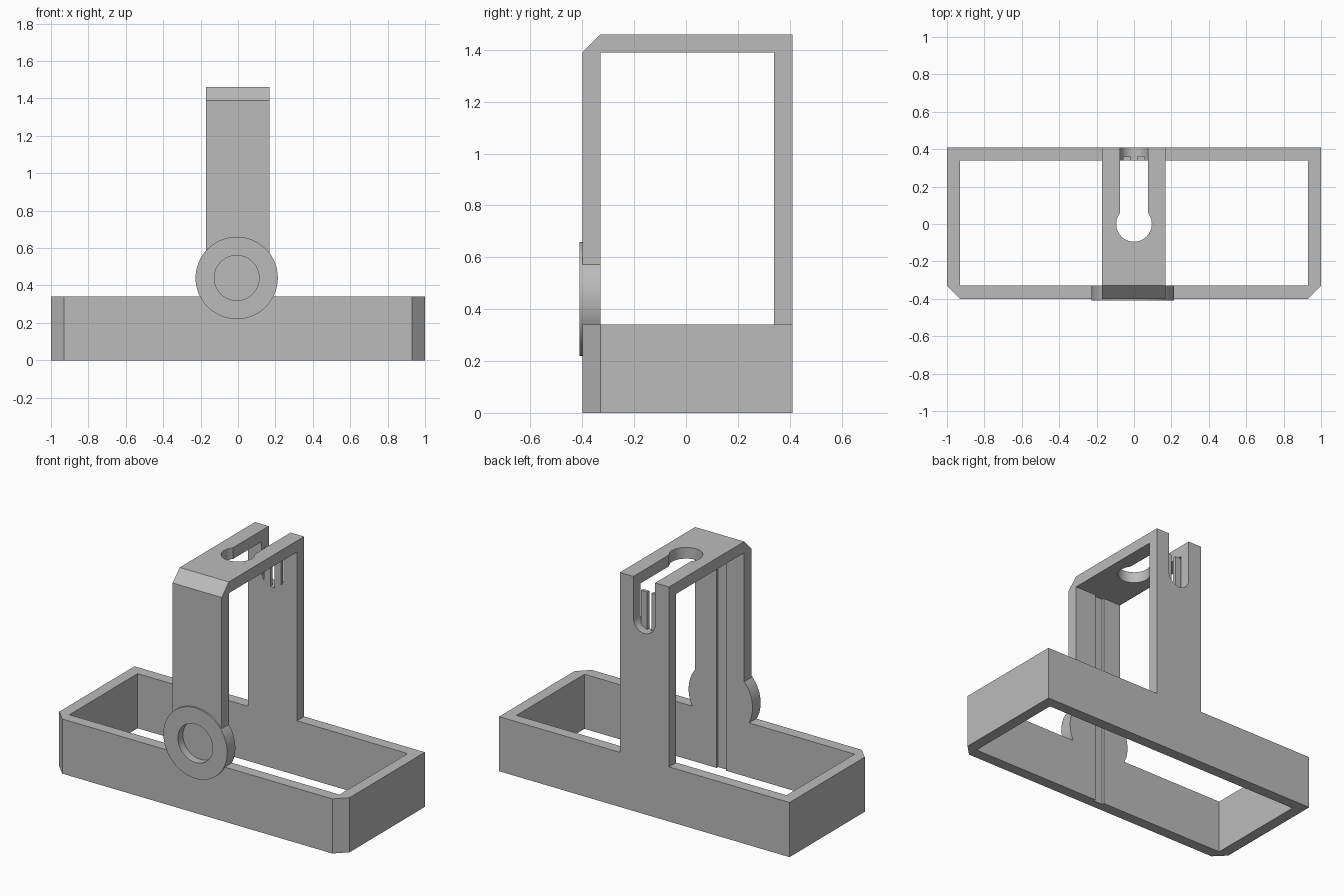
import bpy, bmesh, math

cube = bpy.data.objects.get("Cube")
if cube:
    bpy.data.objects.remove(cube, do_unlink=True)

grey = bpy.data.materials.new("plain_grey")
grey.use_nodes = True
GREY = (0.5, 0.5, 0.5, 1)
grey.diffuse_color = GREY
grey.node_tree.nodes["Principled BSDF"].inputs["Base Color"].default_value = GREY


def prism(name, pts, axis, lo, hi):
    """Extrude a 2D outline along x, y or z."""
    place = {"x": lambda a, b, t: (t, a, b),
             "y": lambda a, b, t: (a, t, b),
             "z": lambda a, b, t: (a, b, t)}[axis]
    bm = bmesh.new()
    face = bm.faces.new([bm.verts.new(place(a, b, lo)) for a, b in pts])
    move = bmesh.ops.extrude_face_region(bm, geom=[face])
    verts = [v for v in move["geom"] if isinstance(v, bmesh.types.BMVert)]
    bmesh.ops.translate(bm, verts=verts, vec=place(0, 0, hi - lo))
    bmesh.ops.recalc_face_normals(bm, faces=bm.faces)
    mesh = bpy.data.meshes.new(name)
    bm.to_mesh(mesh)
    bm.free()
    mesh.materials.append(grey)
    obj = bpy.data.objects.new(name, mesh)
    bpy.context.collection.objects.link(obj)
    return obj


def rect(a0, a1, b0, b1):
    return [(a0, b0), (a1, b0), (a1, b1), (a0, b1)]


def arc(ca, cb, r, start=0, end=360, n=64):
    count = n if end - start == 360 else n + 1
    angles = [math.radians(start + (end - start) * i / n) for i in range(count)]
    return [(ca + r * math.cos(t), cb + r * math.sin(t)) for t in angles]


def cut(obj, cutter):
    """Subtract the cutter and bake the result."""
    cutter.hide_render = True
    mod = obj.modifiers.new("cut", "BOOLEAN")
    mod.operation, mod.solver, mod.object = "DIFFERENCE", "EXACT", cutter
    deps = bpy.context.evaluated_depsgraph_get()
    mesh = bpy.data.meshes.new_from_object(obj.evaluated_get(deps))
    obj.modifiers.clear()
    obj.data = mesh


BACK, FRONT, WALL, CH = 0.41, -0.40, 0.07, 0.07
IN_BACK, IN_FRONT = BACK - WALL, FRONT + WALL
BASE, TOP = 0.34, 1.46
LEFT, RIGHT = 0.168, -0.17

# Rectangular base frame with chamfered front corners
frame = prism("base_frame",
              [(-1, BACK), (-1, FRONT + CH), (CH - 1, FRONT),
               (1 - CH, FRONT), (1, FRONT + CH), (1, BACK)], "z", 0, BASE)

# Upright arch with a chamfered front top edge
arch = prism("upright_arch",
             [(FRONT, BASE), (FRONT, TOP - CH), (FRONT + CH, TOP), (BACK, TOP),
              (BACK, BASE), (IN_BACK, BASE), (IN_BACK, TOP - WALL),
              (IN_FRONT, TOP - WALL), (IN_FRONT, BASE)], "x", RIGHT, LEFT)

# Round boss on the front
boss = prism("front_boss", arc(-0.007, 0.44, 0.22), "y", -0.41, IN_FRONT)

# Cutters
opening = prism("frame_cutter", rect(WALL - 1, 1 - WALL, IN_FRONT, IN_BACK), "z", -1, 1)
recess = prism("recess_cutter", arc(-0.007, 0.44, 0.12), "y", -0.6, -0.36)
groove = prism("groove_cutter", rect(-0.045, 0.02, IN_FRONT - 0.015, IN_FRONT + 0.05),
               "z", -0.1, TOP - WALL)
half = math.degrees(math.acos(0.075 / 0.095))
keyhole = prism("keyhole_cutter",
                arc(0, 0, 0.095, half - 180 - 2 * half + 0, half)
                + [(0.075, 0.6), (-0.075, 0.6)], "z", TOP - 0.2, TOP + 0.2)
slot = prism("slot_cutter",
             arc(0, 1.2, 0.075, 180, 360, 24) + [(0.075, 1.6), (-0.075, 1.6)],
             "y", 0.25, 0.6)

for target, tools in ((frame, (opening, recess, groove)),
                      (arch, (keyhole, slot, recess, groove)),
                      (boss, (recess, groove))):
    for tool in tools:
        cut(target, tool)

for tool in (opening, recess, groove, keyhole, slot):
    bpy.data.objects.remove(tool, do_unlink=True)

# Thin prongs standing inside the rear slot
prongs = [prism(name, rect(x - 0.022, x + 0.022, 1.12, 1.36), "y", IN_BACK, IN_BACK + 0.02)
          for name, x in (("left_prong", 0.037), ("right_prong", -0.037))]

# Smooth the round walls, keep the edges sharp
bpy.ops.object.select_all(action="DESELECT")
for obj in [frame, arch, boss] + prongs:
    obj.select_set(True)
bpy.context.view_layer.objects.active = boss
bpy.ops.object.shade_smooth_by_angle(angle=math.radians(30))
